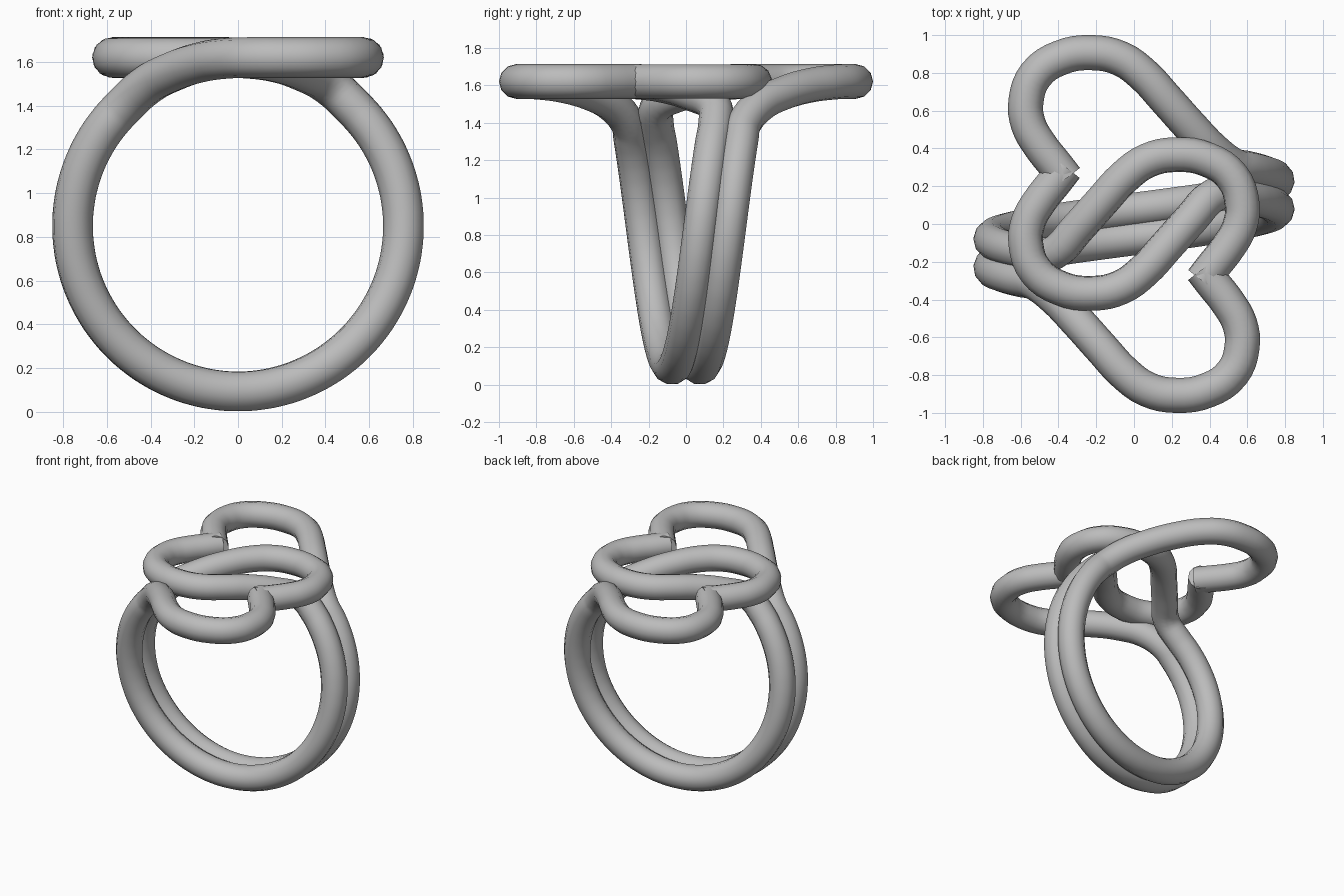
import bpy
import math

cube = bpy.data.objects.get("Cube")
if cube:
    bpy.data.objects.remove(cube, do_unlink=True)

TUBE = 0.093      # wire radius
RING = 0.757      # centreline radius of the finger loop
MID = 0.85        # height of the loop centre
TOP = 1.621       # height of the flat hearts
AXIS = 0.27       # the heart is mirrored about this y

metal = bpy.data.materials.new("grey metal")
metal.use_nodes = True
grey = (0.5, 0.5, 0.5, 1.0)
metal.diffuse_color = grey
metal.node_tree.nodes["Principled BSDF"].inputs["Base Color"].default_value = grey

# Half of a heart outline, from the notch round the lobe towards the tip
half_heart = [(-0.36, 0.24), (-0.41, 0.305), (-0.50, 0.42), (-0.56, 0.53), (-0.572, 0.65),
              (-0.52, 0.79), (-0.39, 0.88), (-0.22, 0.907), (-0.07, 0.875),
              (0.05, 0.79), (0.17, 0.66), (0.30, 0.515), (0.42, 0.39)]


def heart_height(x):
    # flat lobes that bend down onto the finger loop near the tip
    if x < 0:
        return TOP
    return min(TOP, MID + math.sqrt(RING ** 2 - x ** 2) + 0.012)


def wire_path():
    # outer half of one heart, round the finger, inner half of the other heart
    pts = [(x, y, heart_height(x)) for x, y in half_heart]
    sweep, steps = math.radians(135), 36
    for i in range(steps + 1):
        a = sweep * (1 - 2 * i / steps)
        pts.append((RING * math.sin(a), 0.075 + 0.155 * a / (math.pi / 2),
                    MID - RING * math.cos(a)))
    pts += [(-x, y - 2 * AXIS, heart_height(x)) for x, y in reversed(half_heart)]
    return pts


def make_wire(name, turn):
    curve = bpy.data.curves.new(name, "CURVE")
    curve.dimensions = "3D"
    curve.bevel_depth = TUBE
    curve.bevel_resolution = 4
    curve.resolution_u = 4
    curve.use_fill_caps = True
    path = wire_path()
    spline = curve.splines.new("BEZIER")
    spline.bezier_points.add(len(path) - 1)
    for point, (x, y, z) in zip(spline.bezier_points, path):
        point.co = (x * turn, y * turn, z)
        point.handle_left_type = point.handle_right_type = "AUTO"
    curve.materials.append(metal)
    wire = bpy.data.objects.new(name, curve)
    bpy.context.collection.objects.link(wire)
    # turn the swept curve into a smooth mesh
    bpy.ops.object.select_all(action="DESELECT")
    wire.select_set(True)
    bpy.context.view_layer.objects.active = wire
    bpy.ops.object.convert(target="MESH")
    bpy.ops.object.shade_smooth_by_angle(angle=math.radians(40))


# Two identical wires, half a turn apart
make_wire("back_heart_wire", 1)
make_wire("front_heart_wire", -1)
